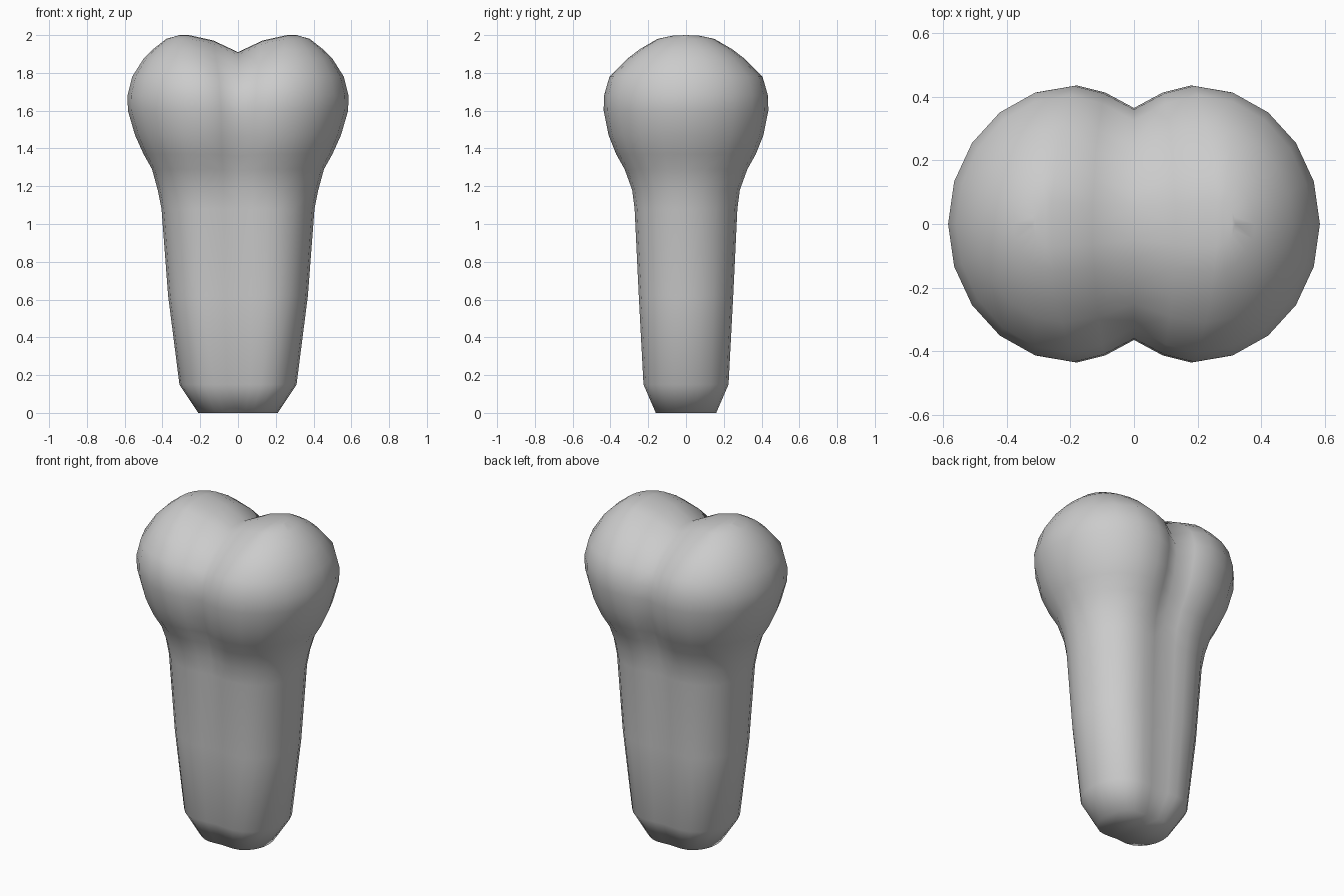
import bpy, bmesh, math

if "Cube" in bpy.data.objects:
    bpy.data.objects.remove(bpy.data.objects["Cube"])

# Cross-sections: z, half width, half depth, lobe centre x, groove half depth, groove z
SECTIONS = [
    (0.00, 0.21, 0.16, 0.08, 0.155, 0.00),
    (0.15, 0.31, 0.225, 0.12, 0.215, 0.15),
    (0.62, 0.37, 0.25, 0.14, 0.24, 0.62),
    (1.08, 0.405, 0.272, 0.15, 0.255, 1.08),
    (1.18, 0.425, 0.285, 0.155, 0.26, 1.18),
    (1.29, 0.455, 0.325, 0.16, 0.28, 1.28),
    (1.37, 0.50, 0.37, 0.17, 0.31, 1.36),
    (1.47, 0.545, 0.41, 0.175, 0.345, 1.46),
    (1.60, 0.583, 0.436, 0.18, 0.365, 1.58),
    (1.68, 0.585, 0.434, 0.19, 0.36, 1.66),
    (1.78, 0.56, 0.405, 0.20, 0.325, 1.74),
    (1.875, 0.50, 0.31, 0.225, 0.25, 1.82),
    (1.925, 0.45, 0.245, 0.24, 0.19, 1.86),
    (1.98, 0.38, 0.15, 0.25, 0.11, 1.895),
    (1.997, 0.32, 0.07, 0.26, 0.05, 1.907),
]
QUARTER = 5


def half_ring(z, w, d, cx, groove, gz):
    """Right half of a two-lobed section, from front groove to back groove."""
    front = [(0, -groove, gz)]
    t = 0.5
    front.append((cx * t, -(groove + (d - groove) * 0.68), gz + (z - gz) * 0.68))
    for i in range(QUARTER):
        a = math.pi / 2 * i / QUARTER
        front.append((cx + (w - cx) * math.sin(a), -d * math.cos(a), z))
    back = [(x, -y, h) for x, y, h in reversed(front)]
    return front + [(w, 0, z)] + back


# Right half of the bone end, lofted through the sections
bm = bmesh.new()
rings = [[bm.verts.new(p) for p in half_ring(*s)] for s in SECTIONS]
for low, high in zip(rings, rings[1:]):
    for i in range(len(low) - 1):
        bm.faces.new((low[i], low[i + 1], high[i + 1], high[i]))

# Flat underside
bm.faces.new(list(reversed(rings[0])))

# Crown: strip joining front and back of the last section over a ridge line
top = rings[-1]
n = len(top) - 1
ridge = []
for i in range(n // 2):
    x, _, z = top[i].co
    ridge.append(bm.verts.new((x, 0, z + 0.003)))
ridge.append(top[n // 2])
for i in range(n // 2):
    for side in (top[:n // 2 + 1], top[:n // 2 - 1:-1]):
        quad = [side[i], side[i + 1], ridge[i + 1], ridge[i]]
        bm.faces.new(list(dict.fromkeys(quad)))

# Mirror to the left half and weld along the groove
copy = bmesh.ops.duplicate(bm, geom=bm.verts[:] + bm.edges[:] + bm.faces[:])["geom"]
for v in copy:
    if isinstance(v, bmesh.types.BMVert):
        v.co.x = -v.co.x
bmesh.ops.remove_doubles(bm, verts=bm.verts[:], dist=0.0005)
bmesh.ops.recalc_face_normals(bm, faces=bm.faces[:])

mesh = bpy.data.meshes.new("bone_end")
bm.to_mesh(mesh)
bm.free()
bone = bpy.data.objects.new("bone_end", mesh)
bpy.context.collection.objects.link(bone)
for p in mesh.polygons:
    p.use_smooth = True
